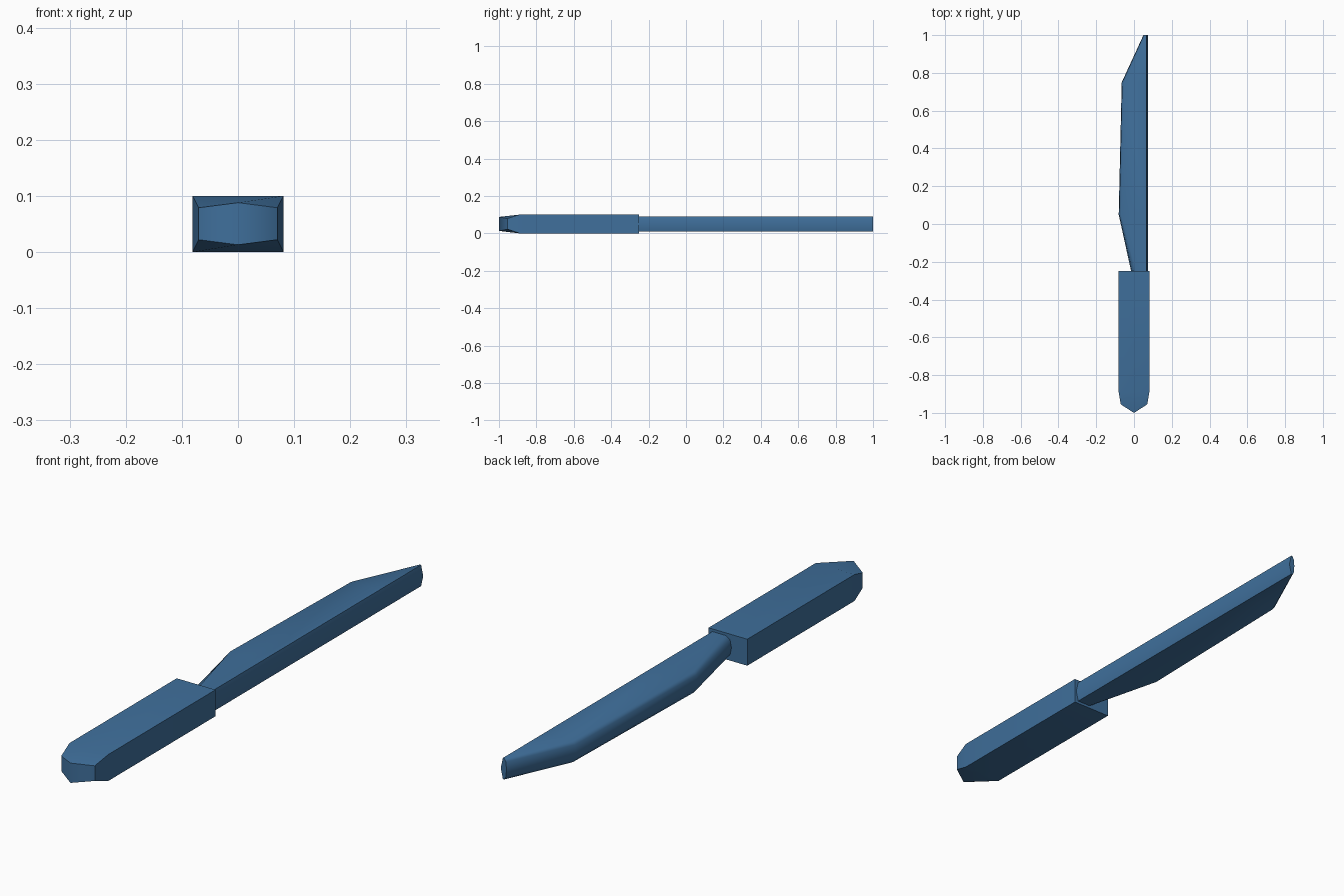
import bpy
import bmesh

cube = bpy.data.objects.get("Cube")
if cube:
    bpy.data.objects.remove(cube, do_unlink=True)

blue = bpy.data.materials.new("steel_blue")
blue.use_nodes = True
colour = (0.05, 0.16, 0.33, 1.0)
blue.diffuse_color = colour
blue.node_tree.nodes["Principled BSDF"].inputs["Base Color"].default_value = colour


def facing(face):
    """Dominant signed axis of a face, such as (0, True) for +x."""
    n = face.normal
    axis = max(range(3), key=lambda i: abs(n[i]))
    return axis, n[axis] > 0


def loft(name, rings, caps, soft_side=None):
    """Bridge equal-sized rings, close the ends, and keep hard edges sharp
    wherever two faces point along different axes."""
    bm = bmesh.new()
    loops = [[bm.verts.new(p) for p in ring] for ring in rings]
    count = len(loops[0])
    for a, b in zip(loops, loops[1:]):
        for i in range(count):
            j = (i + 1) % count
            bm.faces.new((a[i], a[j], b[j], b[i]))
    for loop, groups in zip((loops[0], loops[-1]), caps):
        for group in groups:
            bm.faces.new([loop[i] for i in group])
    bmesh.ops.recalc_face_normals(bm, faces=bm.faces)
    bm.normal_update()
    for face in bm.faces:
        face.smooth = True
    for edge in bm.edges:
        kinds = {facing(f) for f in edge.link_faces}
        at_end = any(k[0] == 1 for k in kinds)
        soft = soft_side in kinds and not at_end
        edge.smooth = len(kinds) == 1 or soft
    mesh = bpy.data.meshes.new(name)
    bm.to_mesh(mesh)
    bm.free()
    mesh.materials.append(blue)
    obj = bpy.data.objects.new(name, mesh)
    bpy.context.collection.objects.link(obj)
    return obj


# Handle: a box with a tapered, pointed butt
def handle_ring(y, w, low, high, y_mid, low_mid, high_mid):
    return [(-w, y, low), (0, y_mid, low_mid), (w, y, low),
            (w, y, high), (0, y_mid, high_mid), (-w, y, high)]


loft("handle",
     [handle_ring(-0.25, 0.081, 0, 0.1, -0.25, 0, 0.1),
      handle_ring(-0.89, 0.081, 0, 0.1, -0.89, 0, 0.1),
      handle_ring(-0.955, 0.07, 0.022, 0.079, -1.0, 0.013, 0.088)],
     caps=[[range(6)], [(0, 1, 4, 5), (1, 2, 3, 4)]])


# Blade: ridged spine on one side, rounded cutting edge on the other
def blade_ring(y, edge, inset):
    mid, half = 0.05, 0.04
    side = [(1, 1), (0.25, 0.7), (0, 0), (0.25, -0.7), (1, -1)]
    section = [(edge + inset * f, mid + half * h) for f, h in side]
    section += [(0.065, mid - half), (0.074, mid), (0.065, mid + half)]
    return [(x, y, z) for x, z in section]


stations = [(-0.26, -0.013, 0.025), (0.05, -0.081, 0.013),
            (0.75, -0.065, 0.013), (1.0, 0.05, 0.01)]
loft("blade", [blade_ring(*s) for s in stations],
     caps=[[range(8)], [range(8)]], soft_side=(0, False))
